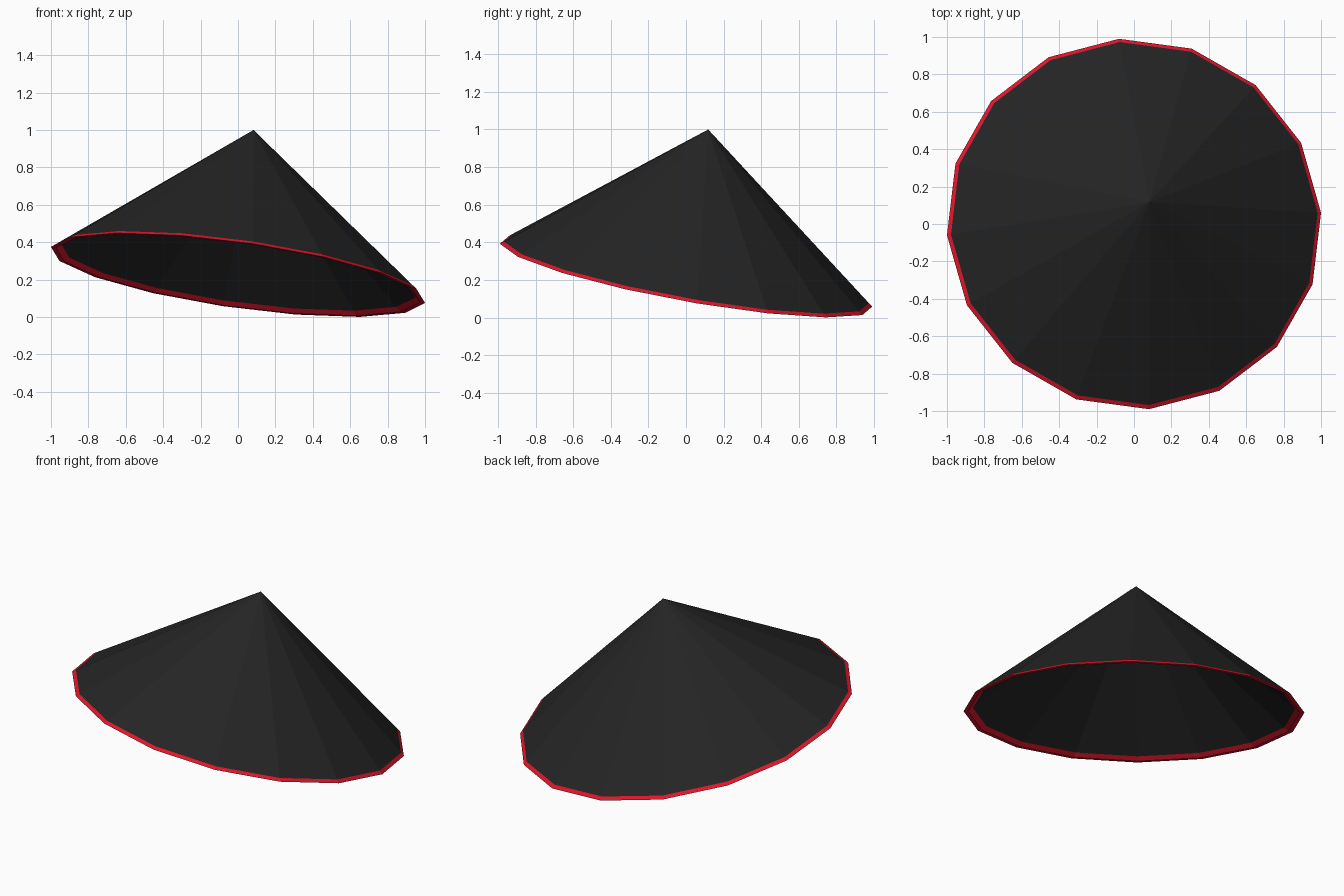
import bpy, math
from mathutils import Vector

if "Cube" in bpy.data.objects:
    bpy.data.objects.remove(bpy.data.objects["Cube"])

SIDES = 16
CENTRE = Vector((0, 0, 0.225))
U = Vector((1.0, 0.06, -0.15))      # tilted rim axes
V = Vector((-0.08, 0.99, -0.167))
OUT_TIP = Vector((0.083, 0.118, 1.0))
THICK = 0.027                       # wall thickness at the rim
IN_TIP = CENTRE.lerp(OUT_TIP, 1 - THICK)


def material(name, colour):
    m = bpy.data.materials.new(name)
    m.diffuse_color = colour
    m.use_nodes = True
    m.node_tree.nodes["Principled BSDF"].inputs["Base Color"].default_value = m.diffuse_color
    return m


def ring(scale, tip, t):
    # rim polygon, moved a fraction t of the way up towards the tip
    pts = []
    for i in range(SIDES):
        a = 2 * math.pi * i / SIDES
        p = CENTRE + (U * math.cos(a) + V * math.sin(a)) * scale
        pts.append(p.lerp(tip, t))
    return pts


def strip(a, b):
    # quads joining the ring starting at a to the ring starting at b
    return [(a + i, a + (i + 1) % SIDES, b + (i + 1) % SIDES, b + i)
            for i in range(SIDES)]


def build(name, verts, faces, mat):
    me = bpy.data.meshes.new(name)
    me.from_pydata([tuple(v) for v in verts], [], faces)
    me.materials.append(mat)
    ob = bpy.data.objects.new(name, me)
    bpy.context.collection.objects.link(ob)
    return ob


black = material("black_cloth", (0.018, 0.018, 0.018, 1))
red = material("red_trim", (0.75, 0.008, 0.025, 1))

outer_low = ring(1, OUT_TIP, 0)
outer_high = ring(1, OUT_TIP, 0.02)
inner_low = ring(1 - THICK, IN_TIP, 0)
inner_high = ring(1 - THICK, IN_TIP, 0.028)

# Hollow cone: outer and inner surfaces
n = SIDES
faces = [(i, (i + 1) % n, 2 * n) for i in range(n)]
faces += [(n + (i + 1) % n, n + i, 2 * n + 1) for i in range(n)]
build("hat_cone", outer_high + inner_high + [OUT_TIP, IN_TIP], faces, black)

# Red trim wrapped around the rim: outside, underside, inside
build("rim_trim", outer_high + outer_low + inner_low + inner_high,
      strip(n, 0) + strip(2 * n, n) + strip(3 * n, 2 * n), red)
